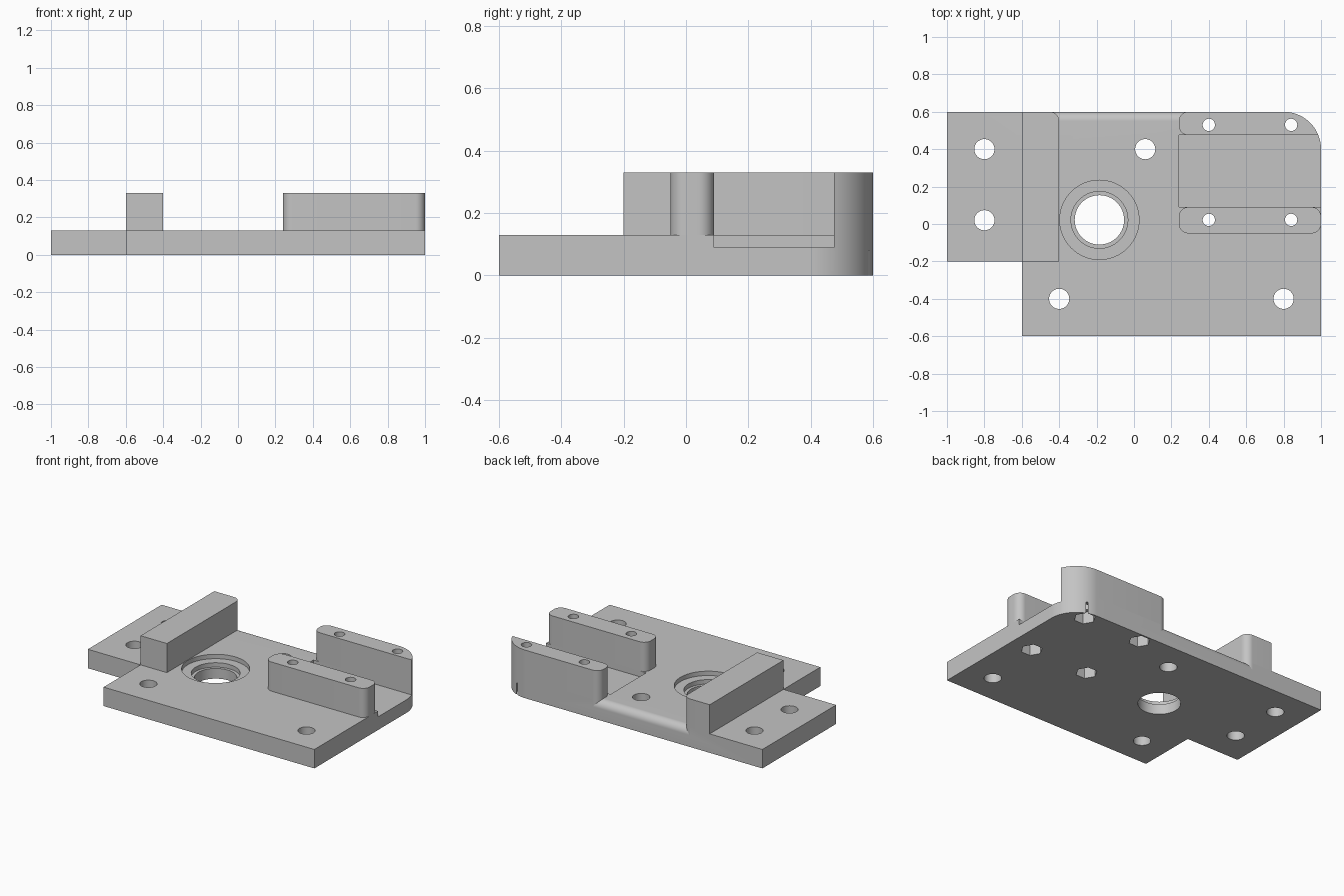
import bpy, bmesh, math
from mathutils import Matrix, Vector

if "Cube" in bpy.data.objects:
    bpy.data.objects.remove(bpy.data.objects["Cube"], do_unlink=True)

grey = bpy.data.materials.new("light grey")
grey.use_nodes = True
GREY = (0.55, 0.55, 0.55, 1)
grey.diffuse_color = GREY
grey.node_tree.nodes["Principled BSDF"].inputs["Base Color"].default_value = GREY

TOP, HIGH, R = 0.13, 0.33, 0.05


def arc(x, y, r, start, end, n=12):
    """Points along an arc, angles in degrees."""
    angles = [math.radians(start + (end - start) * i / n) for i in range(n + 1)]
    return [(x + r * math.cos(a), y + r * math.sin(a)) for a in angles]


def prism(name, points, low, high, matrix=None):
    """Extrude a flat outline from low to high."""
    bm = bmesh.new()
    face = bm.faces.new([bm.verts.new((x, y, low)) for x, y in points])
    side = bmesh.ops.extrude_face_region(bm, geom=[face])["geom"]
    bmesh.ops.translate(bm, vec=(0, 0, high - low),
                        verts=[v for v in side if isinstance(v, bmesh.types.BMVert)])
    if matrix:
        bm.transform(matrix)
    bmesh.ops.recalc_face_normals(bm, faces=bm.faces)
    mesh = bpy.data.meshes.new(name)
    bm.to_mesh(mesh)
    bm.free()
    mesh.materials.append(grey)
    obj = bpy.data.objects.new(name, mesh)
    bpy.context.collection.objects.link(obj)
    return obj


def cut(obj, cutter):
    """Subtract the cutter for good and remove it."""
    mod = obj.modifiers.new("cut", "BOOLEAN")
    mod.operation, mod.solver, mod.object = "DIFFERENCE", "EXACT", cutter
    bpy.ops.object.select_all(action="DESELECT")
    bpy.context.view_layer.objects.active = obj
    obj.select_set(True)
    bpy.ops.object.modifier_apply(modifier=mod.name)
    bpy.data.objects.remove(cutter, do_unlink=True)


def drill(obj, x, y, r, low=-0.1, high=0.5, sides=32):
    cut(obj, prism("drill", arc(x, y, r, 0, 360, sides)[:-1], low, high))


# Stepped base plate with one rounded corner
big_corner = arc(0.8, 0.4, 0.2, 0, 90, 24)
plate = prism("base_plate", [(-1, -0.2), (-0.6, -0.2), (-0.6, -0.6), (1, -0.6)]
              + big_corner + [(-1, 0.6)], 0, TOP)

# Rounded top edges along the back and the left side
rounding = arc(0, 0, R, 0, 90) + [(0, 0.1), (0.1, 0.1), (0.1, 0)]
up = Vector((0, 0, 1))
for along, out, start, low, high in (
        (Vector((1, 0, 0)), Vector((0, 1, 0)), 0.55, -0.45, 0.29),
        (Vector((0, 1, 0)), Vector((1, 0, 0)), 0.95, 0.04, 0.48)):
    frame = Matrix((out, up, along)).transposed().to_4x4()
    frame.translation = out * start + up * (TOP - R)
    cut(plate, prism("edge_rounding", rounding, low, high, frame))

# Sunken channel between the two ridges
cut(plate, prism("channel", [(0.24, 0.09), (1.1, 0.09), (1.1, 0.475), (0.24, 0.475)],
                 0.09, 0.5))

# Mounting holes and stepped bore
for x, y in ((-0.8, 0.4), (-0.8, 0.02), (0.06, 0.4), (-0.4, -0.4), (0.8, -0.4)):
    drill(plate, x, y, 0.054)
for r, low in ((0.212, 0.1), (0.152, 0.07), (0.132, -0.1)):
    drill(plate, -0.185, 0.022, r, low, sides=64)

# Raised blocks, with feet sunk into the plate
block = prism("side_block", [(-0.6, -0.2), (-0.4, -0.2)]
              + arc(-0.45, 0.55, R, 0, 90) + [(-0.6, 0.6)], TOP - R, HIGH)
rear = prism("rear_ridge", [(math.sqrt(0.2 ** 2 - 0.075 ** 2) + 0.8, 0.475)]
             + [p for p in big_corner if p[1] > 0.476]
             + arc(0.29, 0.55, R, 90, 180) + arc(0.29, 0.525, R, 180, 270),
             TOP - R, HIGH)
front = prism("front_ridge", arc(0.95, 0.0, R, -90, 0) + arc(0.95, 0.04, R, 0, 90)
              + arc(0.29, 0.04, R, 90, 180) + arc(0.29, 0.0, R, 180, 270),
              TOP - R, HIGH)

# Screw holes through the ridges, with hexagonal nut pockets underneath
for ridge, y in ((rear, 0.53), (front, 0.022)):
    for x in (0.4, 0.84):
        drill(ridge, x, y, 0.033)
        drill(plate, x, y, 0.033)
        drill(plate, x, y, 0.068, -0.1, 0.08, 6)

# Smooth curved walls, crisp edges
bpy.ops.object.select_all(action="DESELECT")
for obj in (plate, block, rear, front):
    obj.select_set(True)
bpy.context.view_layer.objects.active = plate
bpy.ops.object.shade_smooth_by_angle(angle=math.radians(30))
